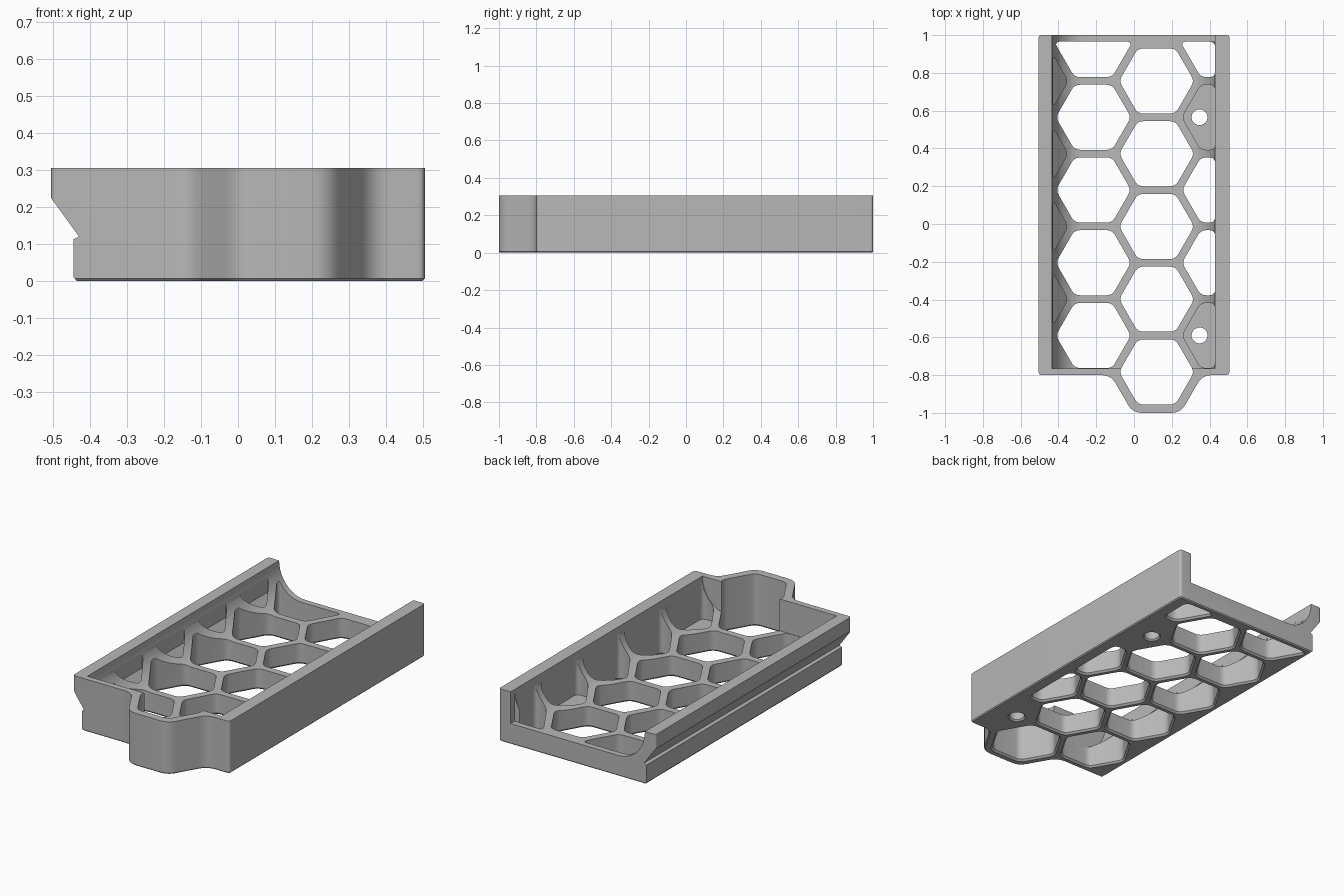
import bpy, bmesh, math
from mathutils import Vector

if "Cube" in bpy.data.objects:
    bpy.data.objects.remove(bpy.data.objects["Cube"])

TOP, FLOOR = 0.305, 0.12
LEFT, RIGHT = -0.435, 0.43          # inner wall faces
PITCH, CELL = 0.385, 0.199          # honeycomb spacing and cell radius

grey = bpy.data.materials.new("plain grey")
grey.use_nodes = True
grey.diffuse_color = (0.48, 0.48, 0.48, 1)
grey.node_tree.nodes["Principled BSDF"].inputs["Base Color"].default_value = (0.48, 0.48, 0.48, 1)


def rounded(pts, radii, steps=5):
    """Soften every corner of a polygon, one radius per corner."""
    out = []
    for i, r in enumerate(radii):
        p, a, b = Vector(pts[i]), Vector(pts[i - 1]), Vector(pts[(i + 1) % len(pts)])
        r = min(r, 0.45 * (a - p).length, 0.45 * (b - p).length)
        s, e = p + (a - p).normalized() * r, p + (b - p).normalized() * r
        for k in range(steps + 1):
            t = k / steps
            out.append(s * (1 - t) ** 2 + p * 2 * t * (1 - t) + e * t * t)
    return out


def grow(pts, d):
    """Offset a counter-clockwise polygon outward."""
    out = []
    for i, p in enumerate(pts):
        t = (Vector(pts[(i + 1) % len(pts)]) - Vector(pts[i - 1])).normalized()
        out.append(Vector(p) + Vector((t.y, -t.x)) * d)
    return out


def prism(bm, pts, layers, along_y=False):
    """Stack copies of a polygon at (position, offset) layers, all faces outward."""
    rings = []
    for h, d in layers:
        ring = grow(pts, d)
        if along_y:
            ring.reverse()
        rings.append([bm.verts.new((p.x, h, p.y) if along_y else (p.x, p.y, h)) for p in ring])
    for lo, hi in zip(rings, rings[1:]):
        for i in range(len(lo)):
            bm.faces.new((lo[i - 1], lo[i], hi[i], hi[i - 1]))
    bm.faces.new(rings[0][::-1])
    bm.faces.new(rings[-1])
    return rings[0]


def finish(bm, name):
    bm.normal_update()
    mesh = bpy.data.meshes.new(name)
    bm.to_mesh(mesh)
    bm.free()
    mesh.materials.append(grey)
    obj = bpy.data.objects.new(name, mesh)
    bpy.context.scene.collection.objects.link(obj)
    return obj


def evaluated(obj):
    bpy.context.view_layer.update()
    bm = bmesh.new()
    bm.from_object(obj, bpy.context.evaluated_depsgraph_get())
    bm.normal_update()
    return bm


def cut(body, bm):
    """Subtract a temporary cutter, using the first solver that leaves a sound solid."""
    before = evaluated(body)
    volume = before.calc_volume()
    before.free()
    cutter = finish(bm, "cutter")
    cutter.hide_render = True
    for solver in ('EXACT', 'MANIFOLD', 'FLOAT'):
        mod = body.modifiers.new("cut", 'BOOLEAN')
        mod.operation, mod.solver, mod.object = 'DIFFERENCE', solver, cutter
        result = evaluated(body)
        body.modifiers.remove(mod)
        sound = len(result.faces) > 0 and 0.001 < result.calc_volume() < volume
        if sound:
            result.to_mesh(body.data)
        result.free()
        if sound:
            break
    bpy.data.objects.remove(cutter)


def clip(pts, axis, limit, sign):
    """Keep the part of a polygon where sign * coordinate <= sign * limit."""
    out = []
    for i, b in enumerate(pts):
        a = pts[i - 1]
        da, db = sign * (a[axis] - limit), sign * (b[axis] - limit)
        if da * db < 0:
            out.append(a.lerp(b, da / (da - db)))
        if db <= 0:
            out.append(b)
    return out


def cell(x, y):
    hexagon = [Vector((x + CELL * math.cos(k * math.pi / 3), y + CELL * math.sin(k * math.pi / 3)))
               for k in range(6)]
    for axis, limit, sign in ((0, RIGHT - 0.001, 1), (0, LEFT + 0.006, -1), (1, 0.965, 1)):
        hexagon = clip(hexagon, axis, limit, sign)
    return rounded(hexagon, [0.03] * len(hexagon))


# Outer body with the six-sided nose and a fine bottom chamfer
outline = [(-0.505, -0.8), (-0.122, -0.8), (-0.007, -1), (0.247, -1), (0.362, -0.8),
           (0.505, -0.8), (0.505, 1), (-0.505, 1)]
bm = bmesh.new()
prism(bm, rounded(outline, [0.02, 0.05, 0.05, 0.05, 0.05, 0.02, 0.015, 0.015]),
      [(0, -0.006), (0.006, 0), (TOP, 0)])
tray = finish(bm, "honeycomb_tray")

# Undercut below the overhanging side ledge
bm = bmesh.new()
prism(bm, [(-0.6, -0.02), (-0.418, -0.02), (-0.445, 0.01), (-0.445, 0.112), (-0.43, 0.12),
           (-0.506, 0.225), (-0.6, 0.225)], [(-1.2, 0), (1.2, 0)], along_y=True)
cut(tray, bm)


def cove(x, side):
    """Quarter curve from the wall top down to the floor."""
    return [(x + side * 0.17 * (1 - math.cos(a)), FLOOR + (TOP - FLOOR) * (1 - math.sin(a)))
            for a in (k * math.pi / 24 for k in range(13))]


# Trough with coved sides, open at the back
left_side = [(LEFT, 0.4)] + cove(LEFT, 1)
right_side = cove(RIGHT, -1)[::-1] + [(RIGHT, 0.4)]
for profile, y0, y1 in ((left_side + right_side, -0.765, 0.97),
                        (left_side + [(RIGHT, FLOOR), (RIGHT, 0.4)], 0.965, 1.1)):
    bm = bmesh.new()
    prism(bm, profile, [(y0, 0), (y1, 0)], along_y=True)
    cut(tray, bm)

# Honeycomb: open cells, screw pads and blind pockets beside the ledge
bm = bmesh.new()
pads = []
for x, first in ((-0.215, 0.95), (0.12, 0.757), (0.453, 0.95)):
    for k in range(5):
        y = first - k * PITCH
        if x > 0.4 and k in (1, 4):
            pads.append(y)
            prism(bm, cell(x, y), [(0.06, 0), (0.4, 0)])
        else:
            prism(bm, cell(x, y), [(-0.005, 0.015), (0.01, 0), (0.4, 0)])
for k in range(4):
    for v in prism(bm, cell(-0.548, 0.757 - k * PITCH), [(0, 0), (0.4, 0)]):
        v.co.z = 0.07 + (-0.349 - v.co.x) * 1.2
cut(tray, bm)

# Screw holes through the pads
bm = bmesh.new()
for y in pads:
    circle = [(0.347 + 0.042 * math.cos(k * math.pi / 16), y + 0.042 * math.sin(k * math.pi / 16))
              for k in range(32)]
    prism(bm, circle, [(-0.005, 0.012), (0.008, 0), (0.2, 0)])
cut(tray, bm)

bpy.ops.object.select_all(action='DESELECT')
tray.select_set(True)
bpy.context.view_layer.objects.active = tray
bpy.ops.object.shade_smooth_by_angle(angle=math.radians(30))
